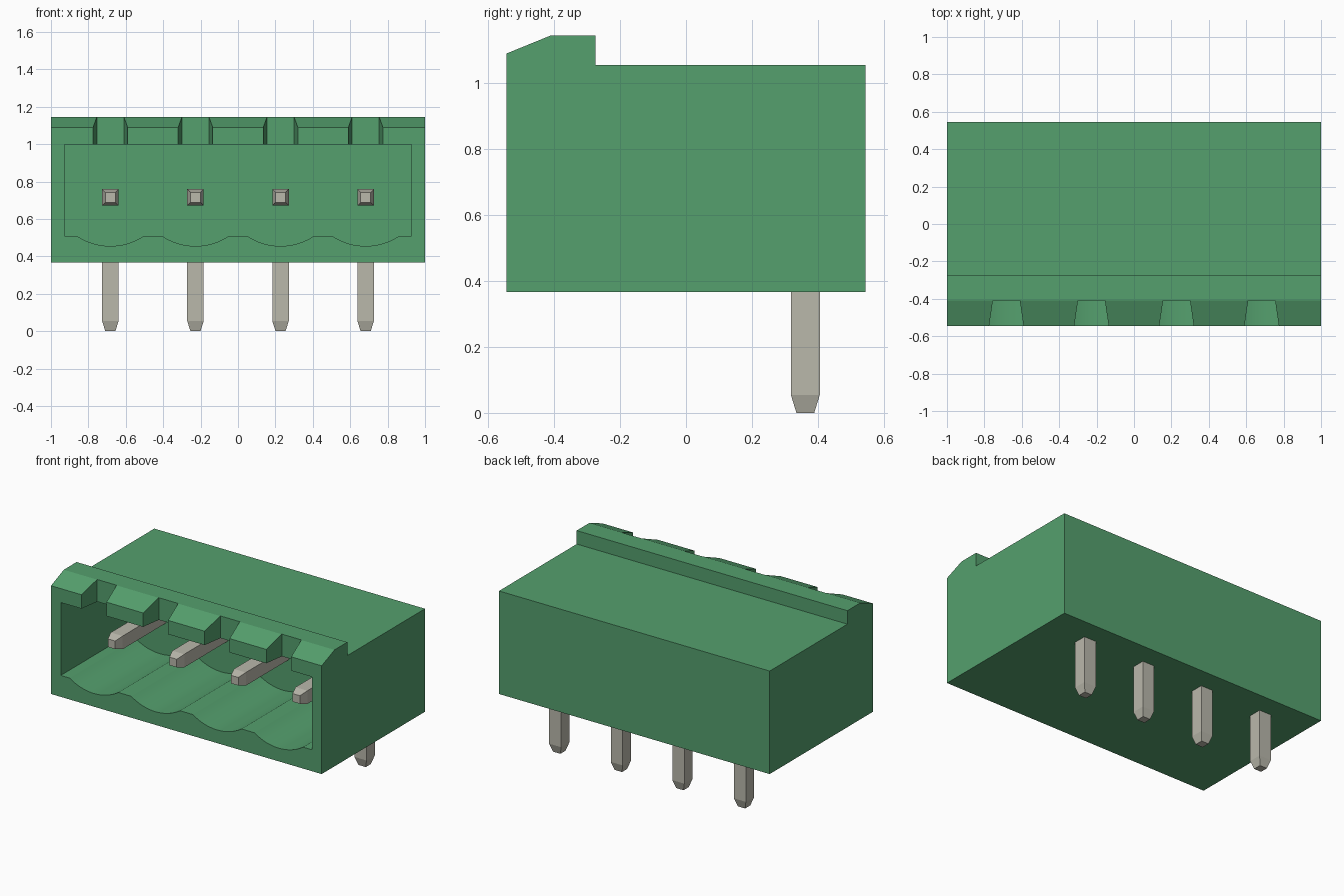
import bpy, bmesh, math
from mathutils import Vector

cube = bpy.data.objects.get("Cube")
if cube:
    bpy.data.objects.remove(cube, do_unlink=True)


def material(name, rgb):
    m = bpy.data.materials.new(name)
    m.use_nodes = True
    m.diffuse_color = (*rgb, 1)
    bsdf = m.node_tree.nodes["Principled BSDF"]
    bsdf.inputs["Base Color"].default_value = (*rgb, 1)
    bsdf.inputs["Roughness"].default_value = 0.6
    return m


GREEN = material("green plastic", (0.09, 0.35, 0.155))
METAL = material("tinned metal", (0.49, 0.48, 0.41))

PIN_X = [(i - 1.5) * 0.455 for i in range(4)]
PIN_Z = 0.715


def loft(name, rings, mat):
    """Skin matching closed rings of points and cap both ends."""
    bm = bmesh.new()
    loops = [[bm.verts.new(p) for p in ring] for ring in rings]
    n = len(loops[0])
    for a, b in zip(loops, loops[1:]):
        for i in range(n):
            j = (i + 1) % n
            bm.faces.new((a[i], a[j], b[j], b[i]))
    bm.faces.new(loops[0][::-1])
    bm.faces.new(loops[-1])
    bmesh.ops.recalc_face_normals(bm, faces=bm.faces)
    mesh = bpy.data.meshes.new(name)
    bm.to_mesh(mesh)
    bm.free()
    mesh.materials.append(mat)
    obj = bpy.data.objects.new(name, mesh)
    bpy.context.collection.objects.link(obj)
    return obj


def cut(target, cutter):
    """Subtract the cutter for good and remove it."""
    cutter.hide_render = True
    mod = target.modifiers.new("cut", "BOOLEAN")
    mod.operation = "DIFFERENCE"
    mod.solver = "EXACT"
    mod.object = cutter
    deps = bpy.context.evaluated_depsgraph_get()
    mesh = bpy.data.meshes.new_from_object(target.evaluated_get(deps))
    target.modifiers.clear()
    target.data = mesh
    bpy.data.objects.remove(cutter, do_unlink=True)


# Housing: side profile with a chamfered rib along the front top edge
side = [(-0.545, 0.367), (0.545, 0.367), (0.545, 1.055), (-0.275, 1.055),
        (-0.275, 1.145), (-0.41, 1.145), (-0.545, 1.09)]
housing = loft("housing", [[(x, y, z) for y, z in side] for x in (-1, 1)], GREEN)

# Socket cavity: a rectangle whose floor has one shallow arc under each pin
FLOOR, HALF, SAG, STEPS = 0.51, 0.18, 0.055, 16
radius = (HALF ** 2 + SAG ** 2) / (2 * SAG)
sweep = math.asin(HALF / radius)
outline = [(0.928, 0.997), (-0.928, 0.997), (-0.928, FLOOR)]
for px in PIN_X:
    for k in range(STEPS + 1):
        a = sweep * (2 * k / STEPS - 1)
        outline.append((px + radius * math.sin(a),
                        FLOOR - SAG + radius * (1 - math.cos(a))))
outline.append((0.928, FLOOR))
cut(housing, loft("cavity_cutter",
                  [[(x, y, z) for x, z in outline] for y in (-0.7, 0.15)], GREEN))

# Keying notches through the front lip, wider toward the front
for px in PIN_X:
    plan = [(px - 0.112, -0.68), (px + 0.112, -0.68),
            (px + 0.072, -0.408), (px - 0.072, -0.408)]
    cut(housing, loft("notch_cutter",
                      [[(x, y, z) for x, y in plan] for z in (0.9, 1.3)], GREEN))

# Smooth the floor arcs, keep every other edge sharp
bpy.ops.object.select_all(action="DESELECT")
housing.select_set(True)
bpy.context.view_layer.objects.active = housing
bpy.ops.object.shade_smooth_by_angle(angle=math.radians(15))

# Contact pins: square wire bent down at the back, tapered at both tips
H, T = 0.044, 0.027
stations = [  # y, z, half width, section direction
    (-0.36, PIN_Z, T, (0, 0, T)),
    (-0.305, PIN_Z, H, (0, 0, H)),
    (0.362, PIN_Z, H, (0, H, H)),
    (0.362, 0.055, H, (0, H, 0)),
    (0.362, 0.0, T, (0, T, 0)),
]
for n, px in enumerate(PIN_X, 1):
    rings = []
    for y, z, w, v in stations:
        c, u, v = Vector((px, y, z)), Vector((w, 0, 0)), Vector(v)
        rings.append([c - u - v, c + u - v, c + u + v, c - u + v])
    loft(f"contact_pin_{n}", rings, METAL)
